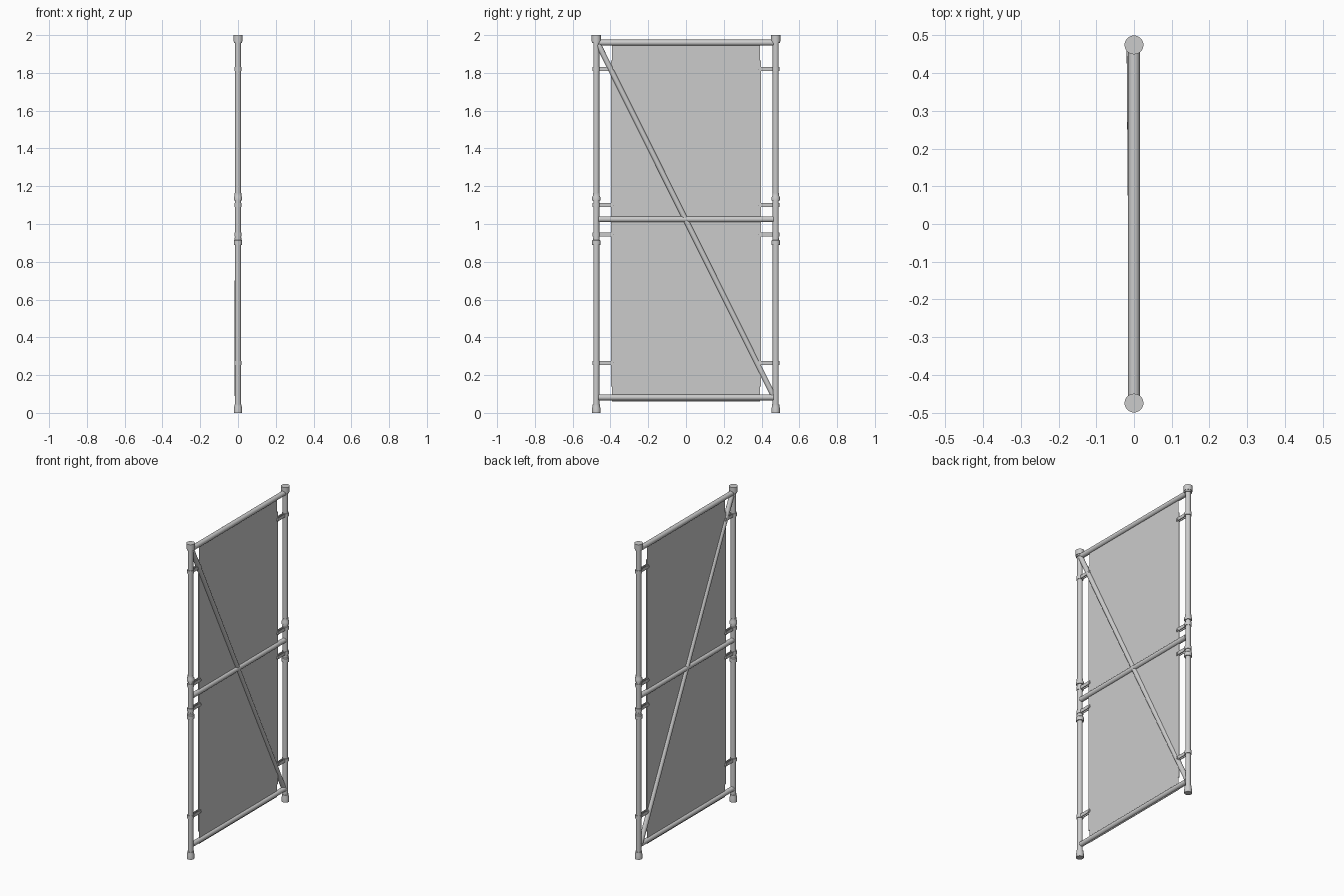
import bpy, bmesh, math
from mathutils import Vector

if "Cube" in bpy.data.objects:
    bpy.data.objects.remove(bpy.data.objects["Cube"])

POST_Y = 0.475


def finish(name, bm, smooth=True):
    bmesh.ops.recalc_face_normals(bm, faces=bm.faces)
    me = bpy.data.meshes.new(name)
    bm.to_mesh(me)
    bm.free()
    ob = bpy.data.objects.new(name, me)
    bpy.context.collection.objects.link(ob)
    if smooth:
        bpy.context.view_layer.objects.active = ob
        bpy.ops.object.select_all(action='DESELECT')
        ob.select_set(True)
        bpy.ops.object.shade_smooth_by_angle(angle=math.radians(35))
    return ob


def tube(name, a, b, r, n=24):
    a, b = Vector(a), Vector(b)
    bm = bmesh.new()
    bmesh.ops.create_cone(bm, cap_ends=True, segments=n, radius1=r, radius2=r,
                          depth=(b - a).length)
    ob = finish(name, bm)
    ob.location = (a + b) / 2
    ob.rotation_euler = (b - a).to_track_quat('Z', 'Y').to_euler()
    return ob


def turned(name, y, profile, n=32):
    # solid of revolution from (radius, z) points
    bm = bmesh.new()
    rings = [[bm.verts.new((r * math.cos(2 * math.pi * i / n),
                            y + r * math.sin(2 * math.pi * i / n), z))
              for i in range(n)] for r, z in profile]
    for lo, hi in zip(rings, rings[1:]):
        for i in range(n):
            j = (i + 1) % n
            bm.faces.new((lo[i], lo[j], hi[j], hi[i]))
    bm.faces.new(rings[0])
    bm.faces.new(rings[-1])
    return finish(name, bm)


def box(name, centre, size):
    bm = bmesh.new()
    bmesh.ops.create_cube(bm, size=1)
    bmesh.ops.scale(bm, vec=size, verts=bm.verts)
    bmesh.ops.translate(bm, vec=centre, verts=bm.verts)
    return finish(name, bm, False)


for side, s in (("front", -1), ("back", 1)):
    y = s * POST_Y
    # upright post
    tube(f"{side}_post", (0, y, 0.01), (0, y, 1.99), 0.016)
    # top cap, foot and the two coupling collars
    turned(f"{side}_top_cap", y, [(0.022, 1.958), (0.022, 1.967), (0.025, 1.967), (0.025, 2.0)])
    turned(f"{side}_foot", y, [(0.022, 0), (0.022, 0.025), (0.019, 0.036), (0.019, 0.045)])
    turned(f"{side}_upper_collar", y, [(0.022, 1.125), (0.022, 1.142), (0.018, 1.15), (0.018, 1.163)])
    turned(f"{side}_lower_collar", y, [(0.022, 0.888), (0.022, 0.912), (0.018, 0.916), (0.018, 0.928)])
    # panel clamps: ring on the post, two jaws and an end bolt
    for k, z in enumerate((0.265, 0.945, 1.10, 1.82)):
        turned(f"{side}_clamp_ring_{k}", y, [(0.0195, z - 0.011), (0.0195, z + 0.011)], 24)
        for x in (-0.007, 0.007):
            box(f"{side}_clamp_jaw_{k}", (x, s * 0.421, z), (0.004, 0.078, 0.021))
        tube(f"{side}_clamp_bolt_{k}", (-0.012, s * 0.389, z), (0.012, s * 0.389, z), 0.007, 12)
    # edge strip of the panel
    box(f"{side}_panel_edge", (0, s * 0.393, 1.0025), (0.006, 0.009, 1.725))

# horizontal rails
for name, z in (("bottom_rail", 0.082), ("middle_rail", 1.025), ("top_rail", 1.96)):
    tube(name, (0, -0.463, z), (0, 0.463, z), 0.0155)

# diagonal brace
tube("diagonal_brace", (0.002, -0.464, 1.95), (-0.005, 0.462, 0.092), 0.0145)

# infill panel
box("panel", (0, 0, 1.005), (0.003, 0.782, 1.89))
